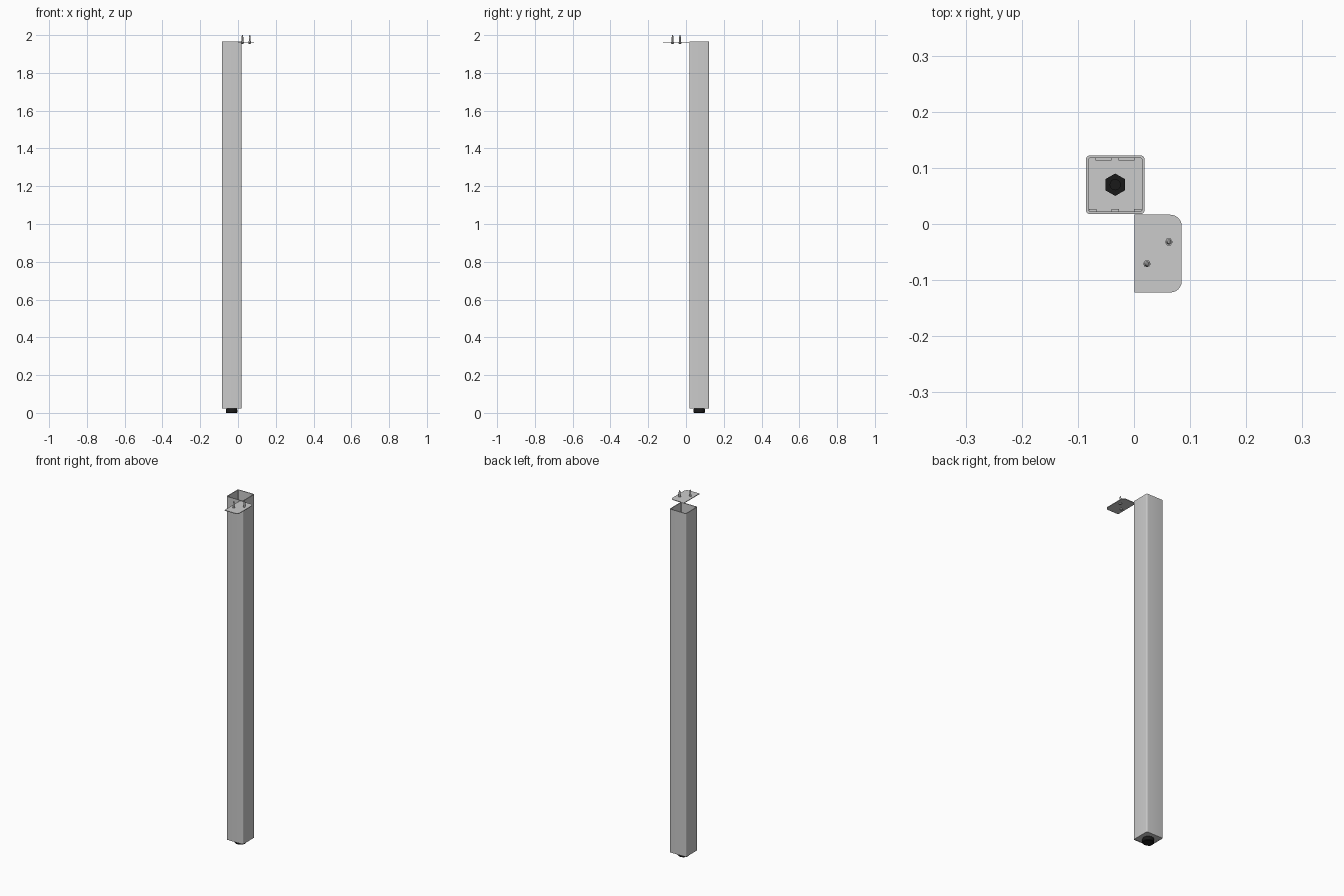
import bpy, bmesh, math

if "Cube" in bpy.data.objects:
    bpy.data.objects.remove(bpy.data.objects["Cube"])

CX, CY = -0.0335, 0.07      # post centre
HALF = 0.052
BOTTOM, TOP = 0.022, 1.965


def finish(name, bm, color=None):
    bmesh.ops.recalc_face_normals(bm, faces=bm.faces)
    me = bpy.data.meshes.new(name)
    bm.to_mesh(me)
    bm.free()
    ob = bpy.data.objects.new(name, me)
    bpy.context.collection.objects.link(ob)
    if color:
        mat = bpy.data.materials.get("black_plastic") or bpy.data.materials.new("black_plastic")
        mat.diffuse_color = color
        mat.use_nodes = True
        mat.node_tree.nodes["Principled BSDF"].inputs["Base Color"].default_value = mat.diffuse_color
        me.materials.append(mat)
    bpy.ops.object.select_all(action='DESELECT')
    bpy.context.view_layer.objects.active = ob
    ob.select_set(True)
    bpy.ops.object.shade_smooth_by_angle(angle=math.radians(35))
    return ob


def rounded_rect(x0, x1, y0, y1, radii, seg=6):
    # radii: lower left, lower right, upper right, upper left
    corners = [(x0, y0, 1, 1, 180), (x1, y0, -1, 1, 270), (x1, y1, -1, -1, 0), (x0, y1, 1, -1, 90)]
    pts = []
    for (x, y, sx, sy, a0), r in zip(corners, radii):
        for i in range(seg + 1 if r else 1):
            a = math.radians(a0 + 90 * i / seg)
            pts.append((x + sx * r + r * math.cos(a), y + sy * r + r * math.sin(a)))
    return pts


def prism(name, pts, z0, z1):
    bm = bmesh.new()
    face = bm.faces.new([bm.verts.new((x, y, z0)) for x, y in pts])
    ext = bmesh.ops.extrude_face_region(bm, geom=[face])
    for v in ext["geom"]:
        if isinstance(v, bmesh.types.BMVert):
            v.co.z = z1
    return finish(name, bm)


def lathe(name, profile, x, y, sides, color=None, turn=0.0):
    # closed stack of rings given as (radius, z)
    bm = bmesh.new()
    rings = []
    for r, z in profile:
        angles = [turn + 2 * math.pi * i / sides for i in range(sides)]
        rings.append([bm.verts.new((x + r * math.cos(a), y + r * math.sin(a), z)) for a in angles])
    for lo, hi in zip(rings, rings[1:]):
        for i in range(sides):
            j = (i + 1) % sides
            bm.faces.new((lo[i], lo[j], hi[j], hi[i]))
    bm.faces.new(rings[0])
    bm.faces.new(rings[-1])
    return finish(name, bm, color)


# Hollow square post with rounded corners, open at the top
def square(h, r):
    return rounded_rect(CX - h, CX + h, CY - h, CY + h, [r] * 4)


bm = bmesh.new()
wall = 0.0045
loops = [[bm.verts.new((x, y, z)) for x, y in square(h, r)]
         for h, r, z in ((HALF, 0.006, BOTTOM), (HALF, 0.006, TOP),
                         (HALF - wall, 0.0025, TOP), (HALF - wall, 0.0025, BOTTOM))]
for k in range(4):
    a, b = loops[k], loops[(k + 1) % 4]
    for i in range(len(a)):
        j = (i + 1) % len(a)
        bm.faces.new((a[i], a[j], b[j], b[i]))
finish("post_tube", bm)

# End cap closing the bottom, with upright gripping tabs
prism("end_cap", square(HALF - wall, 0.002), BOTTOM + 0.001, BOTTOM + 0.007)
inner = HALF - wall
tabs = [(-0.021, 0.028, 1), (0.020, 0.028, 1),
        (-0.040, 0.013, -1), (0.0, 0.013, -1), (0.040, 0.013, -1)]
for n, (dx, w, side) in enumerate(tabs):
    ya, yb = sorted((CY + side * inner, CY + side * (inner - 0.004)))
    prism(f"cap_tab_{n + 1}",
          rounded_rect(CX + dx - w / 2, CX + dx + w / 2, ya, yb, [0] * 4),
          BOTTOM + 0.006, BOTTOM + 0.03)

# Black adjustable foot and its hexagonal nut inside the post
black = (0.01, 0.01, 0.01, 1)
lathe("levelling_foot", [(0.028, 0), (0.030, 0.002), (0.030, 0.018), (0.027, BOTTOM + 0.002)],
      CX, CY, 32, black)
lathe("foot_nut", [(0.02, BOTTOM + 0.006), (0.02, BOTTOM + 0.020)], CX, CY, 6, black, math.pi / 6)
lathe("foot_stud", [(0.010, BOTTOM + 0.02), (0.010, BOTTOM + 0.025)], CX, CY, 16, black)

# Mounting plate, rounded on its outer side
prism("mounting_plate", rounded_rect(0.001, 0.085, -0.122, 0.0165, [0, 0.02, 0.02, 0]), 1.960, 1.9635)

# Two screws standing through the plate
for n, (x, y) in enumerate([(0.023, -0.071), (0.062, -0.032)]):
    lathe(f"screw_shank_{n + 1}", [(0.0048, 1.962), (0.0048, 1.990), (0.002, 2.0)], x, y, 12)
    lathe(f"screw_collar_{n + 1}", [(0.007, 1.963), (0.007, 1.968)], x, y, 6)
    lathe(f"screw_head_{n + 1}", [(0.005, 1.954), (0.0075, 1.957), (0.0075, 1.9605)], x, y, 12)
